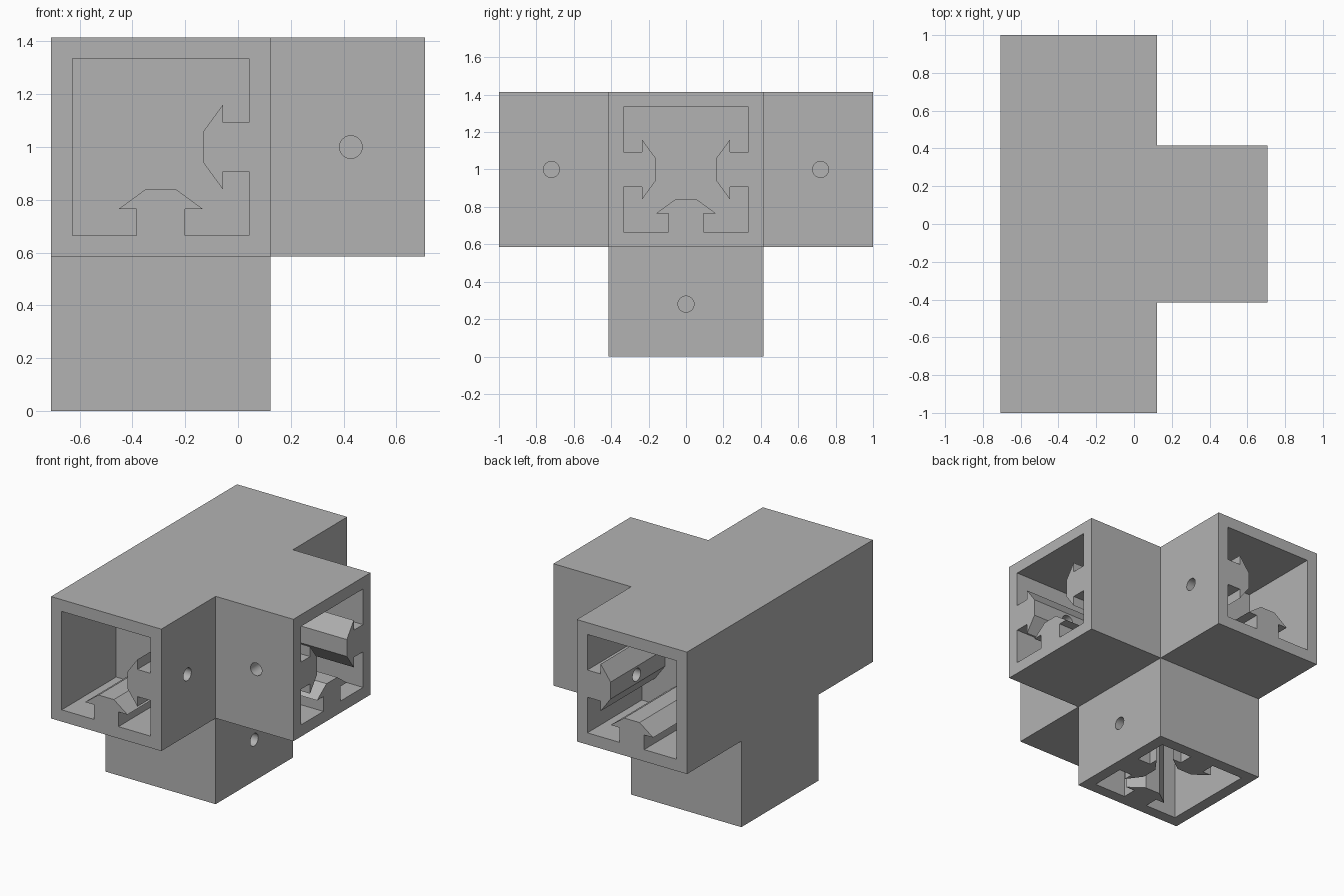
import bpy, bmesh
from mathutils import Vector

HALF = 0.415            # half width of the square tube
ARM = 0.585             # arm length beyond the hub
INNER = 0.335           # half width of the socket opening
CENTRE = Vector((-0.2925, 0, 1.0))
X, Y, Z = Vector((1, 0, 0)), Vector((0, 1, 0)), Vector((0, 0, 1))
ARMS = [X, Y, -Y, -Z]
# half outline of a locking rib: offset along the wall, height above it
RIB = [(-0.0925, 0), (-0.0925, 0.1), (-0.16, 0.1), (-0.0575, 0.175)]
RIB += [(-t, d) for t, d in reversed(RIB)]

cube = bpy.data.objects.get("Cube")
if cube:
    bpy.data.objects.remove(cube)


def new_object(name, bm):
    bmesh.ops.recalc_face_normals(bm, faces=bm.faces[:])
    mesh = bpy.data.meshes.new(name)
    bm.to_mesh(mesh)
    bm.free()
    obj = bpy.data.objects.new(name, mesh)
    bpy.context.collection.objects.link(obj)
    return obj


def prism(name, points, sweep):
    bm = bmesh.new()
    face = bm.faces.new([bm.verts.new(p) for p in points])
    ext = bmesh.ops.extrude_face_region(bm, geom=[face], use_keep_orig=True)
    verts = [g for g in ext["geom"] if isinstance(g, bmesh.types.BMVert)]
    bmesh.ops.translate(bm, verts=verts, vec=sweep)
    return new_object(name, bm)


def socket(axis):
    # square opening with a rib on every wall that faces another arm
    points = []
    base = CENTRE + axis * HALF
    wall = Y if abs(axis.x) else X
    for _ in range(4):
        along = axis.cross(wall)
        points.append(base + (wall - along) * INNER)
        if wall in ARMS:
            points += [base + along * t + wall * (INNER - d) for t, d in RIB]
        wall = along
    return prism("socket_cutter", points, axis * (ARM + 0.1))


def pin_hole(axis, side):
    # round hole through the wall and its rib
    bm = bmesh.new()
    bmesh.ops.create_cone(bm, cap_ends=True, segments=32, radius1=0.043,
                          radius2=0.043, depth=0.4)
    rot = side.to_track_quat("Z", "Y").to_matrix()
    bmesh.ops.rotate(bm, verts=bm.verts[:], matrix=rot)
    bmesh.ops.translate(bm, verts=bm.verts[:],
                        vec=CENTRE + axis * 0.72 + side * 0.3)
    return new_object("hole_cutter", bm)


# solid hub with four arms
bm = bmesh.new()
bmesh.ops.create_cube(bm, size=2 * HALF)
for axis in ARMS:
    face = max(bm.faces, key=lambda f: f.calc_center_median().dot(axis)
               - (f.calc_center_median() - axis * HALF).length * 9)
    ext = bmesh.ops.extrude_discrete_faces(bm, faces=[face])["faces"][0]
    bmesh.ops.translate(bm, verts=ext.verts[:], vec=axis * ARM)
bmesh.ops.translate(bm, verts=bm.verts[:], vec=CENTRE)
bmesh.ops.remove_doubles(bm, verts=bm.verts[:], dist=0.0001)
bmesh.ops.dissolve_limit(bm, angle_limit=0.01, verts=bm.verts[:],
                         edges=bm.edges[:])
body = new_object("corner_connector", bm)

# cut the sockets first, then the pin holes
cutters = [socket(a) for a in ARMS]
cutters += [pin_hole(a, -Y if a == X else X) for a in ARMS]
for cutter in cutters:
    cutter.hide_render = True
    mod = body.modifiers.new("cut", "BOOLEAN")
    mod.operation = "DIFFERENCE"
    mod.solver = "EXACT"
    mod.object = cutter
bpy.ops.object.select_all(action="DESELECT")
body.select_set(True)
bpy.context.view_layer.objects.active = body
for mod in list(body.modifiers):
    bpy.ops.object.modifier_apply(modifier=mod.name)
for cutter in cutters:
    bpy.data.objects.remove(cutter)

# plain grey finish
grey = bpy.data.materials.new("plain_grey")
grey.use_nodes = True
grey.diffuse_color = (0.45, 0.45, 0.45, 1)
grey.node_tree.nodes["Principled BSDF"].inputs["Base Color"].default_value = (0.45, 0.45, 0.45, 1)
body.data.materials.clear()
body.data.materials.append(grey)
for poly in body.data.polygons:
    poly.material_index = 0
bpy.ops.object.shade_smooth_by_angle(angle=0.5)
